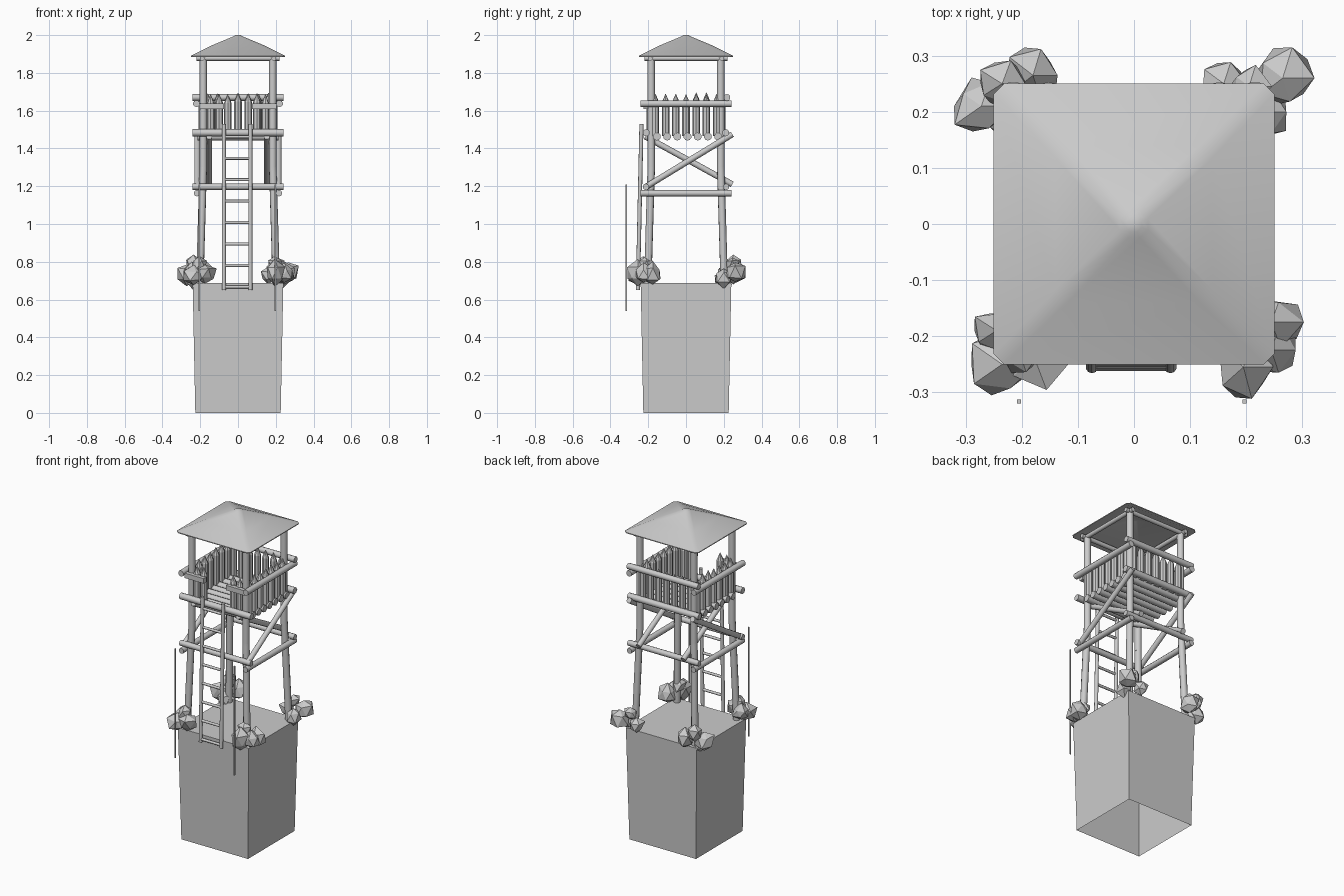
import bpy, bmesh, math, random
from mathutils import Vector

if "Cube" in bpy.data.objects:
    bpy.data.objects.remove(bpy.data.objects["Cube"])

random.seed(7)


def finish(bm, name, angle=None):
    bmesh.ops.recalc_face_normals(bm, faces=bm.faces)
    return emit(bm, name, angle)


def emit(bm, name, angle=None):
    me = bpy.data.meshes.new(name)
    bm.to_mesh(me)
    bm.free()
    ob = bpy.data.objects.new(name, me)
    bpy.context.collection.objects.link(ob)
    if angle:
        bpy.ops.object.select_all(action='DESELECT')
        ob.select_set(True)
        bpy.context.view_layer.objects.active = ob
        bpy.ops.object.shade_smooth_by_angle(angle=math.radians(angle))
    return ob


def add_log(bm, a, b, r, r2=None, sides=10):
    a, b = Vector(a), Vector(b)
    d = b - a
    geo = bmesh.ops.create_cone(bm, cap_ends=True, segments=sides, radius1=r,
                                radius2=r if r2 is None else r2, depth=d.length)
    rot = d.to_track_quat('Z', 'Y').to_matrix()
    for v in geo['verts']:
        v.co = rot @ v.co + (a + b) / 2


def log(name, a, b, r):
    bm = bmesh.new()
    add_log(bm, a, b, r)
    return finish(bm, name, 40)


def box(name, lo, hi):
    bm = bmesh.new()
    bmesh.ops.create_cube(bm, size=1)
    for v in bm.verts:
        v.co = [(l + h) / 2 + c * (h - l) for l, h, c in zip(lo, hi, v.co)]
    return finish(bm, name)


def pale(name, x, y, z0=1.465, top=1.69):
    # sharpened stake
    bm = bmesh.new()
    tip = top + random.uniform(-0.006, 0.006)
    add_log(bm, (x, y, z0), (x, y, tip - 0.045), 0.02, sides=8)
    add_log(bm, (x, y, tip - 0.045), (x, y, tip), 0.02, 0.001, sides=8)
    finish(bm, name)


# tapered base block, open underneath
bm = bmesh.new()
bmesh.ops.create_cube(bm, size=1)
for v in bm.verts:
    h = 0.24 if v.co.z > 0 else 0.226
    v.co = (math.copysign(h, v.co.x), math.copysign(h, v.co.y), 0.687 if v.co.z > 0 else 0)
bmesh.ops.delete(bm, geom=[f for f in bm.faces if f.normal.z < -0.5], context='FACES')
emit(bm, "base_block")

# corner posts: splayed below, straight above
for sx in (-1, 1):
    for sy in (-1, 1):
        log("lower_post", (sx * 0.203, sy * 0.203, 0.67), (sx * 0.184, sy * 0.184, 1.3), 0.02)
        log("upper_post", (sx * 0.184, sy * 0.184, 1.28), (sx * 0.184, sy * 0.184, 1.885), 0.02)

# front and back cross logs, side logs, braces
for s in (-1, 1):
    log("lower_cross_log", (-0.24, s * 0.212, 1.197), (0.24, s * 0.212, 1.197), 0.017)
    log("platform_cross_log", (-0.24, s * 0.21, 1.483), (0.24, s * 0.21, 1.483), 0.019)
    log("lower_side_log", (s * 0.217, -0.24, 1.163), (s * 0.217, 0.24, 1.163), 0.017)
    log("outer_brace", (s * 0.215, -0.215, 1.195), (s * 0.215, 0.245, 1.475), 0.016)
    log("inner_brace", (s * 0.152, -0.215, 1.463), (s * 0.152, 0.245, 1.21), 0.016)
    log("side_rail", (s * 0.22, -0.24, 1.637), (s * 0.22, 0.24, 1.637), 0.018)
    log("roof_beam_x", (-0.22, s * 0.19, 1.877), (0.22, s * 0.19, 1.877), 0.013)
    log("roof_beam_y", (s * 0.19, -0.22, 1.877), (s * 0.19, 0.22, 1.877), 0.013)
    box("front_rail", (min(s * 0.075, s * 0.205), -0.225, 1.608), (max(s * 0.075, s * 0.205), -0.2, 1.638))
    for x in (0.1, 0.145):
        pale("front_stake", s * x, -0.188)
log("back_rail", (-0.24, 0.217, 1.67), (0.24, 0.217, 1.67), 0.018)

# platform floor and palisade
for i in range(7):
    t = -0.162 + i * 0.054
    log("floor_log", (-0.215, t + 0.008, 1.463), (0.215, t + 0.008, 1.463), 0.021)
    pale("back_stake", t, 0.188)
    for s in (-1, 1):
        pale("side_stake", s * 0.188, t)

# ladder
def ladder_y(z):
    return -0.255 + (z - 0.65) * 0.022


for x in (-0.075, 0.065):
    log("ladder_stile", (x, ladder_y(0.65), 0.65), (x, ladder_y(1.53), 1.53), 0.011)
for i in range(8):
    z = 0.667 + i * 0.1135
    log("ladder_rung", (-0.075, ladder_y(z), z), (0.065, ladder_y(z), z), 0.008)

# thin free-standing rods
for x in (-0.205, 0.197):
    box("thin_rod", (x - 0.0035, -0.3195, 0.54), (x + 0.0035, -0.3125, 1.21))

# hipped roof shell with clipped corners and a small cap
bm = bmesh.new()
profile = [(0.235, 1.883, 0.017), (0.25, 1.885, 0.018), (0.25, 1.89, 0.018),
           (0.14, 1.945, 0.022), (0.025, 1.993, 0.0147), (0.014, 2.0, 0.0082)]
rings = []
for h, z, c in [(0.02, 1.978, 0.0117)] + profile:
    k = h - c
    pts = [(h, -k), (h, k), (k, h), (-k, h), (-h, k), (-h, -k), (-k, -h), (k, -h)]
    rings.append([bm.verts.new((x, y, z)) for x, y in pts])
for a, b in zip(rings, rings[1:]):
    for i in range(8):
        j = (i + 1) % 8
        bm.faces.new((a[i], a[j], b[j], b[i]))
bm.faces.new(rings[0])
bm.faces.new(rings[-1])
finish(bm, "roof", 40)

# faceted boulders heaped round each post foot: x, y, z, size
boulders = [
    (-0.18, 0.265, 0.745, 0.062), (-0.272, 0.21, 0.735, 0.056), (-0.235, 0.25, 0.785, 0.048), (-0.23, 0.195, 0.705, 0.05),
    (0.265, 0.26, 0.745, 0.058), (0.16, 0.25, 0.725, 0.05), (0.235, 0.2, 0.72, 0.052), (0.205, 0.245, 0.785, 0.045),
    (-0.245, -0.19, 0.745, 0.054), (-0.235, -0.25, 0.725, 0.056), (-0.175, -0.245, 0.735, 0.055), (-0.205, -0.225, 0.785, 0.045),
    (0.245, -0.175, 0.735, 0.056), (0.195, -0.255, 0.74, 0.058), (0.245, -0.225, 0.735, 0.056), (0.195, -0.21, 0.785, 0.045),
]
for x, y, z, r in boulders:
    bm = bmesh.new()
    bmesh.ops.create_icosphere(bm, subdivisions=1, radius=r)
    stretch = [random.uniform(0.85, 1.15) for _ in range(3)]
    for v in bm.verts:
        f = random.uniform(0.75, 1.2)
        v.co = [c * s * f + o for c, s, o in zip(v.co, stretch, (x, y, z))]
    hull = bmesh.ops.convex_hull(bm, input=bm.verts)
    junk = set(hull['geom_interior'] + hull['geom_unused'])
    bmesh.ops.delete(bm, geom=[g for g in junk if isinstance(g, bmesh.types.BMVert)], context='VERTS')
    bmesh.ops.delete(bm, geom=[e for e in bm.edges if not e.link_faces], context='EDGES')
    finish(bm, "boulder")
